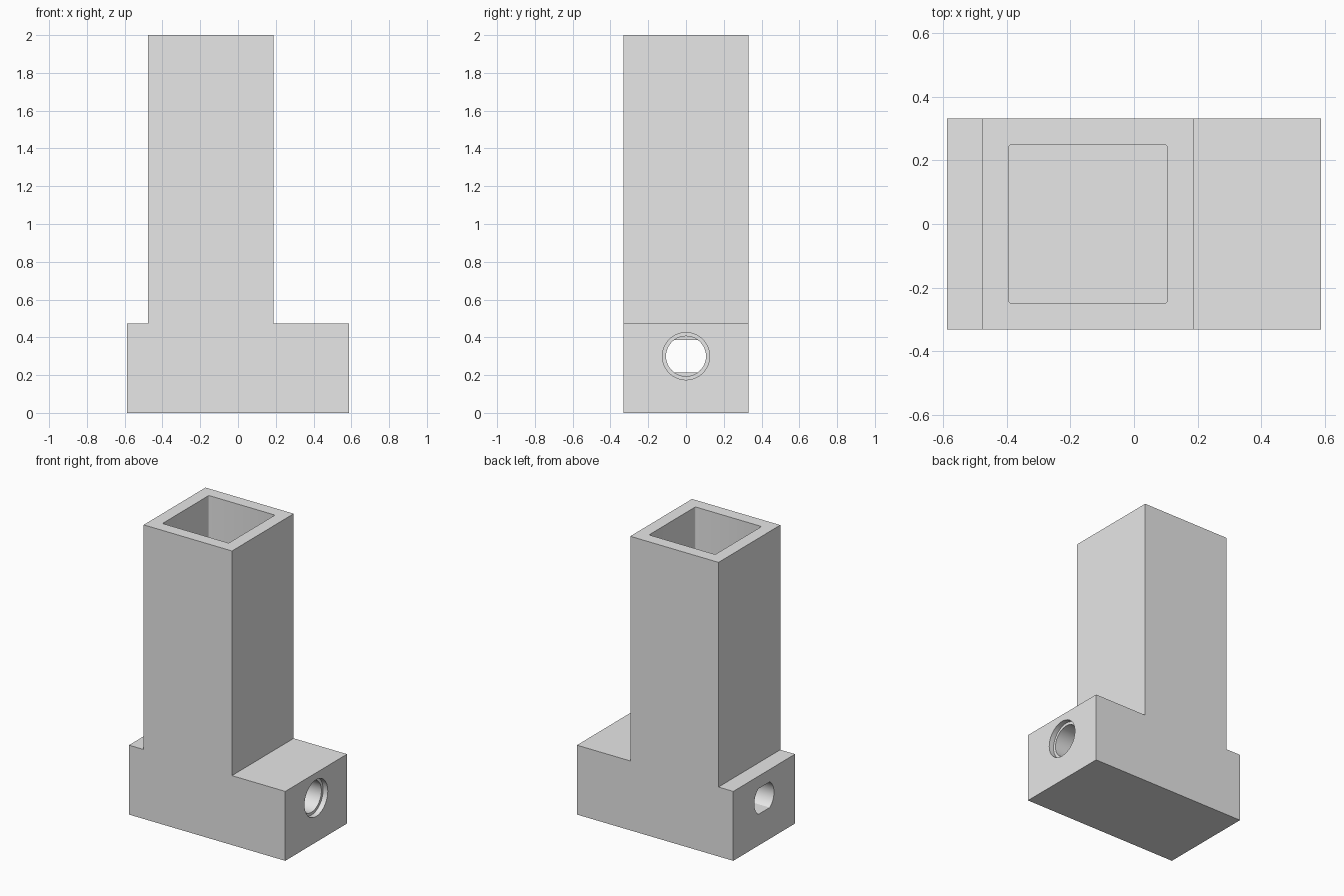
import bpy, bmesh, math
from mathutils import Vector

cube = bpy.data.objects.get("Cube")
if cube:
    bpy.data.objects.remove(cube, do_unlink=True)

grey = bpy.data.materials.new("light_grey")
grey.use_nodes = True
grey.diffuse_color = (0.8, 0.8, 0.8, 1)
grey.node_tree.nodes["Principled BSDF"].inputs["Base Color"].default_value = (0.8, 0.8, 0.8, 1)


def prism(name, points, sweep):
    """Extrude a closed planar outline along a vector."""
    bm = bmesh.new()
    face = bm.faces.new([bm.verts.new(p) for p in points])
    top = bmesh.ops.extrude_face_region(bm, geom=[face])
    verts = [v for v in top["geom"] if isinstance(v, bmesh.types.BMVert)]
    bmesh.ops.translate(bm, verts=verts, vec=Vector(sweep))
    bmesh.ops.recalc_face_normals(bm, faces=bm.faces)
    mesh = bpy.data.meshes.new(name)
    bm.to_mesh(mesh)
    bm.free()
    mesh.materials.append(grey)
    obj = bpy.data.objects.new(name, mesh)
    bpy.context.collection.objects.link(obj)
    return obj


def bore(name, radius, x0, x1, half_height=1):
    """Horizontal round cutter, optionally flattened above and below."""
    outline = []
    for i in range(64):
        a = math.tau * i / 64
        z = max(-half_height, min(half_height, radius * math.sin(a)))
        outline.append((x0, radius * math.cos(a), BORE_Z + z))
    return prism(name, outline, (x1 - x0, 0, 0))


def rounded_rect(cx, half, r, z):
    """Square outline with slightly rounded corners."""
    pts = []
    for k, (sx, sy) in enumerate([(1, 1), (-1, 1), (-1, -1), (1, -1)]):
        for j in range(4):
            a = math.pi / 2 * (k + j / 3)
            pts.append((cx + sx * (half - r) + r * math.cos(a),
                        sy * (half - r) + r * math.sin(a), z))
    return pts


BORE_Z = 0.3
HALF_X, HALF_Y = 0.588, 0.332
TOWER_L, TOWER_R = -0.477, 0.187
BASE_TOP = 0.472
WELL_X, WELL_HALF, WELL_FLOOR = -0.145, 0.249, 0.17

# Stepped body: wide base with an off-centre tower
side = [(-HALF_X, 0), (HALF_X, 0), (HALF_X, BASE_TOP), (TOWER_R, BASE_TOP),
        (TOWER_R, 2), (TOWER_L, 2), (TOWER_L, BASE_TOP), (-HALF_X, BASE_TOP)]
body = prism("tower_body", [(x, -HALF_Y, z) for x, z in side], (0, 2 * HALF_Y, 0))

# Square well, round bore with a shallow counterbore, flattened far bore
cutters = [
    prism("well_cutter", rounded_rect(WELL_X, WELL_HALF, 0.008, WELL_FLOOR), (0, 0, 2)),
    bore("round_bore_cutter", 0.106, WELL_X, 0.7),
    bore("counterbore_cutter", 0.125, HALF_X - 0.035, 0.7),
    bore("flat_bore_cutter", 0.106, -0.7, WELL_X, 0.087),
]
for cutter in cutters:
    cutter.hide_render = True
    mod = body.modifiers.new(cutter.name, "BOOLEAN")
    mod.operation = "DIFFERENCE"
    mod.solver = "EXACT"
    mod.object = cutter

# Apply the cuts, then drop the cutters
bpy.context.view_layer.objects.active = body
body.select_set(True)
for mod in list(body.modifiers):
    bpy.ops.object.modifier_apply(modifier=mod.name)
for cutter in cutters:
    bpy.data.objects.remove(cutter, do_unlink=True)

bpy.ops.object.select_all(action="DESELECT")
body.select_set(True)
bpy.ops.object.shade_smooth_by_angle(angle=math.radians(30))
